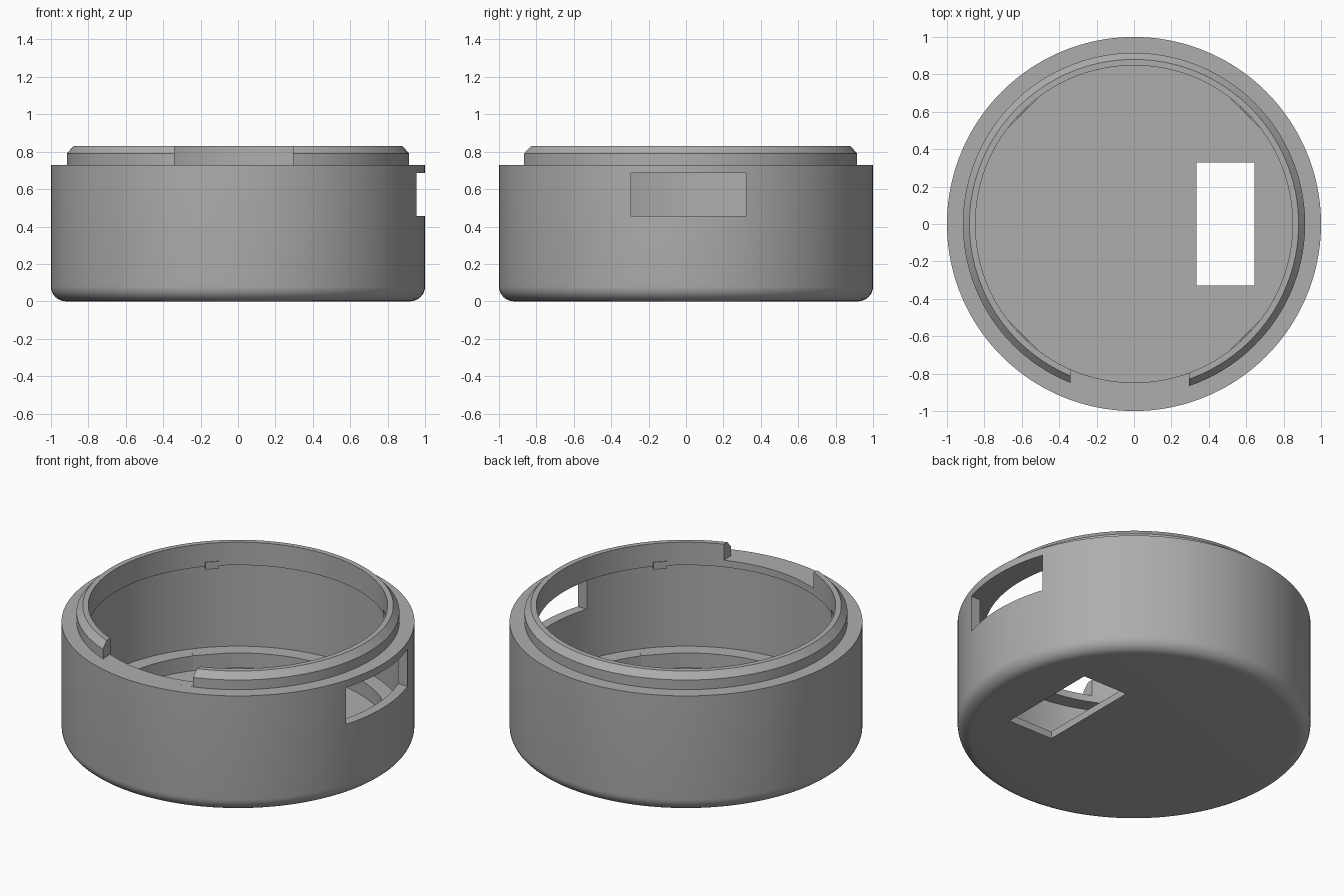
import bpy, bmesh, math
from mathutils import Matrix

if "Cube" in bpy.data.objects:
    bpy.data.objects.remove(bpy.data.objects["Cube"])

SEG = 160
grey = bpy.data.materials.new("plain grey")
grey.diffuse_color = (0.42, 0.42, 0.42, 1)
grey.use_nodes = True
grey.node_tree.nodes["Principled BSDF"].inputs["Base Color"].default_value = grey.diffuse_color


def make_object(name, bm):
    bmesh.ops.recalc_face_normals(bm, faces=bm.faces[:])
    me = bpy.data.meshes.new(name)
    bm.to_mesh(me)
    bm.free()
    me.materials.append(grey)
    ob = bpy.data.objects.new(name, me)
    bpy.context.collection.objects.link(ob)
    return ob


def lathe(name, profile):
    # Revolve an (r, z) profile whose ends lie on the axis
    bm = bmesh.new()
    vs = [bm.verts.new((r, 0, z)) for r, z in profile]
    es = [bm.edges.new(p) for p in zip(vs, vs[1:])]
    bmesh.ops.spin(bm, geom=vs + es, cent=(0, 0, 0), axis=(0, 0, 1),
                   angle=2 * math.pi, steps=SEG, use_duplicate=False)
    bmesh.ops.remove_doubles(bm, verts=bm.verts[:], dist=1e-5)
    return make_object(name, bm)


def box(name, lo, hi, turn=0):
    bm = bmesh.new()
    bmesh.ops.create_cube(bm, size=1)
    for v in bm.verts:
        v.co = [(a + b) / 2 + c * (b - a) for a, b, c in zip(lo, hi, v.co)]
    bm.transform(Matrix.Rotation(math.radians(turn), 4, 'Z'))
    return make_object(name, bm)


# Cup body: rounded base, stepped and chamfered lip, undercut cavity, floor ledge
R = 0.08
fillet = [(1 - R + R * math.sin(a), R - R * math.cos(a))
          for a in (math.pi / 2 * i / 8 for i in range(9))]
profile = [(0, 0)] + fillet + [
    (1, 0.73), (0.915, 0.73), (0.915, 0.79), (0.88, 0.83), (0.848, 0.83),
    (0.848, 0.687), (0.94, 0.687), (0.94, 0.137), (0.848, 0.137),
    (0.848, 0.045), (0, 0.045)]
body = lathe("cup_body", profile)

# Openings: side window, floor slot, gap in the lip
cutters = [
    box("window_cutter", (0.8, -0.295, 0.455), (1.1, 0.32, 0.685)),
    box("floor_slot_cutter", (0.335, -0.33, -0.1), (0.645, 0.33, 0.1)),
    box("lip_gap_cutter", (-0.34, -1.1, 0.7301), (0.295, -0.5, 0.9)),
]
for c in cutters:
    m = body.modifiers.new(c.name, 'BOOLEAN')
    m.operation = 'DIFFERENCE'
    m.solver = 'EXACT'
    m.object = c
bpy.context.view_layer.objects.active = body
body.select_set(True)
for c in cutters:
    bpy.ops.object.modifier_apply(modifier=c.name)
for c in cutters:
    bpy.data.objects.remove(c)
bpy.ops.object.select_all(action='DESELECT')
body.select_set(True)
bpy.context.view_layer.objects.active = body
bpy.ops.object.shade_smooth_by_angle(angle=math.radians(25))

# Small inner tabs on the four diagonals: floor pads and lip nubs
for i in range(4):
    t = 45 + 90 * i
    box(f"floor_tab_{i + 1}", (0.838, -0.11, 0.04), (0.88, 0.11, 0.14), t)
    box(f"lip_nub_{i + 1}", (0.842, -0.04, 0.67), (0.88, 0.04, 0.715), t)
